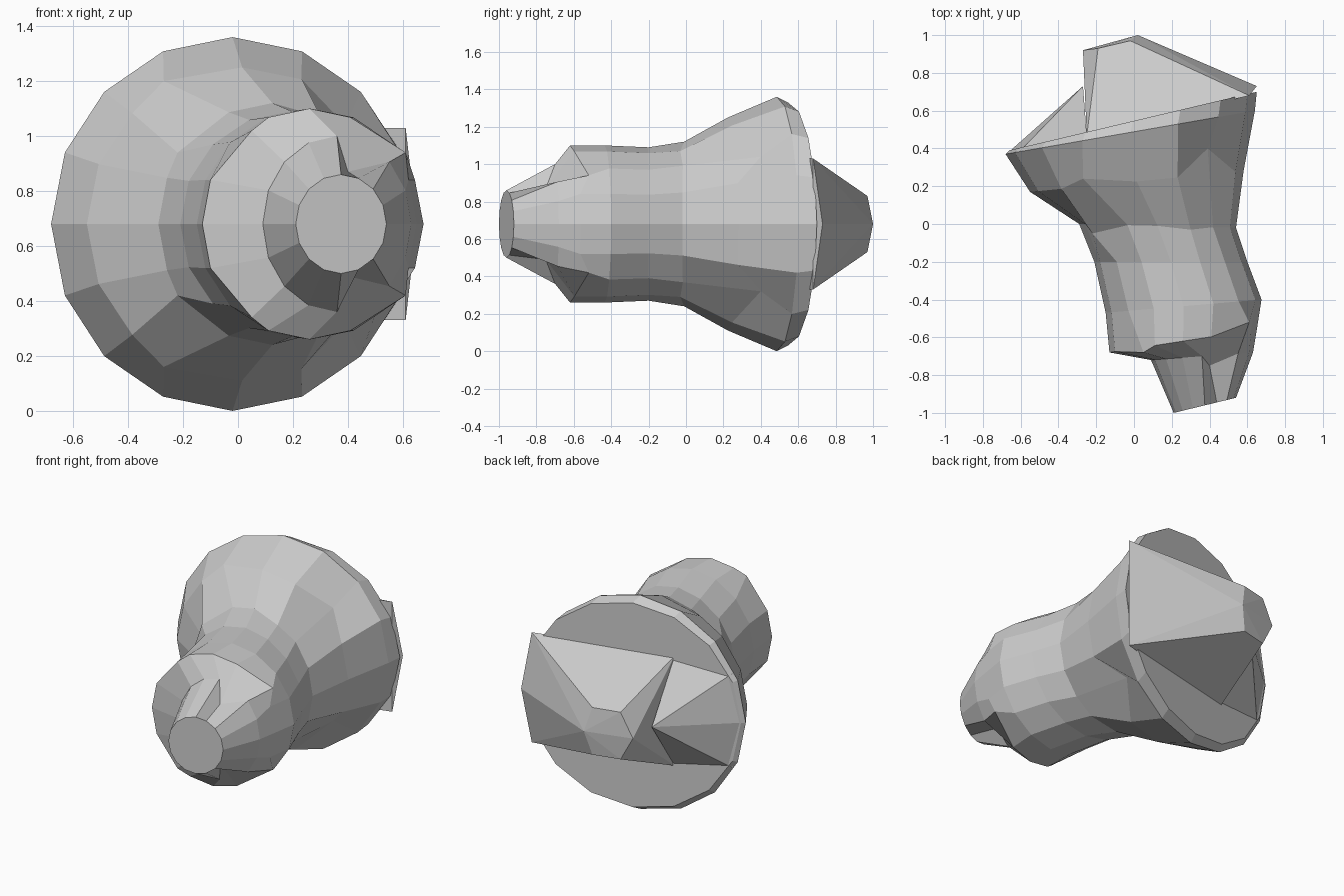
import bpy, bmesh, math
from mathutils import Vector

if "Cube" in bpy.data.objects:
    bpy.data.objects.remove(bpy.data.objects["Cube"])

MID = 0.68   # height of the mirror plane
SIDES = 16


def finish(bm, name):
    bmesh.ops.recalc_face_normals(bm, faces=bm.faces[:])
    mesh = bpy.data.meshes.new(name)
    bm.to_mesh(mesh)
    bm.free()
    obj = bpy.data.objects.new(name, mesh)
    obj.location.z = MID
    bpy.context.collection.objects.link(obj)
    return obj


def loft(name, sections, pulls):
    """Tilted elliptical rings: left x, left y, right x, right y, half height."""
    bm = bmesh.new()
    rings = []
    for xl, yl, xr, yr, h in sections:
        ring = []
        for k in range(SIDES):
            a = 2 * math.pi * k / SIDES
            t = (1 - math.cos(a)) / 2
            ring.append(bm.verts.new((xl + (xr - xl) * t, yl + (yr - yl) * t, h * math.sin(a))))
        rings.append(ring)
    for a, b in zip(rings, rings[1:]):
        for k in range(SIDES):
            j = (k + 1) % SIDES
            bm.faces.new((a[k], a[j], b[j], b[k]))
    bm.faces.new(rings[0])
    bm.faces.new(rings[-1])
    # chipped corners: move the nearest ring corner, above and below alike
    for x, y, z in pulls:
        for s in (1, -1):
            p = Vector((x, y, s * z))
            v = min(bm.verts, key=lambda w: (w.co - p).length)
            v.co = p
    return finish(bm, name)


def hull(name, middle, paired):
    """Convex block from points on the mirror plane and mirrored pairs."""
    bm = bmesh.new()
    for x, y in middle:
        bm.verts.new((x, y, 0))
    for x, y, z in paired:
        for s in (1, -1):
            bm.verts.new((x, y, s * z))
    bmesh.ops.convex_hull(bm, input=bm.verts[:])
    return finish(bm, name)


# Knobbed front end, stem and flared disc
loft("flared_body", [
    (0.21, -1.00, 0.54, -0.92, 0.18),
    (0.09, -0.72, 0.63, -0.68, 0.32),
    (-0.13, -0.68, 0.65, -0.56, 0.42),
    (-0.15, -0.47, 0.675, -0.40, 0.42),
    (-0.21, -0.20, 0.60, -0.20, 0.41),
    (-0.29, 0.00, 0.54, -0.02, 0.44),
    (-0.55, 0.17, 0.58, 0.28, 0.57),
    (-0.68, 0.37, 0.64, 0.60, 0.68),
    (-0.66, 0.39, 0.65, 0.70, 0.65),
], [
    (0.40, -0.75, 0.19),
    (0.05, -0.68, 0.34),
    (0.61, -0.52, 0.26),
    (0.30, -0.03, 0.39),
    (0.39, 0.40, 0.36),
    (-0.27, 0.24, 0.52),
    (-0.22, -0.05, 0.26),
])

# Block standing out of the back of the disc
hull("back_block",
     [(-0.27, 0.92), (0.02, 1.00), (0.65, 0.73)],
     [(-0.25, 0.47, 0.35), (0.61, 0.68, 0.35), (-0.19, 0.93, 0.15), (-0.02, 0.97, 0.15)])

# Low wedge joining the block to the left rim
hull("back_wedge",
     [(-0.67, 0.375), (-0.27, 0.73)],
     [(-0.60, 0.39, 0.30), (-0.25, 0.47, 0.35)])
